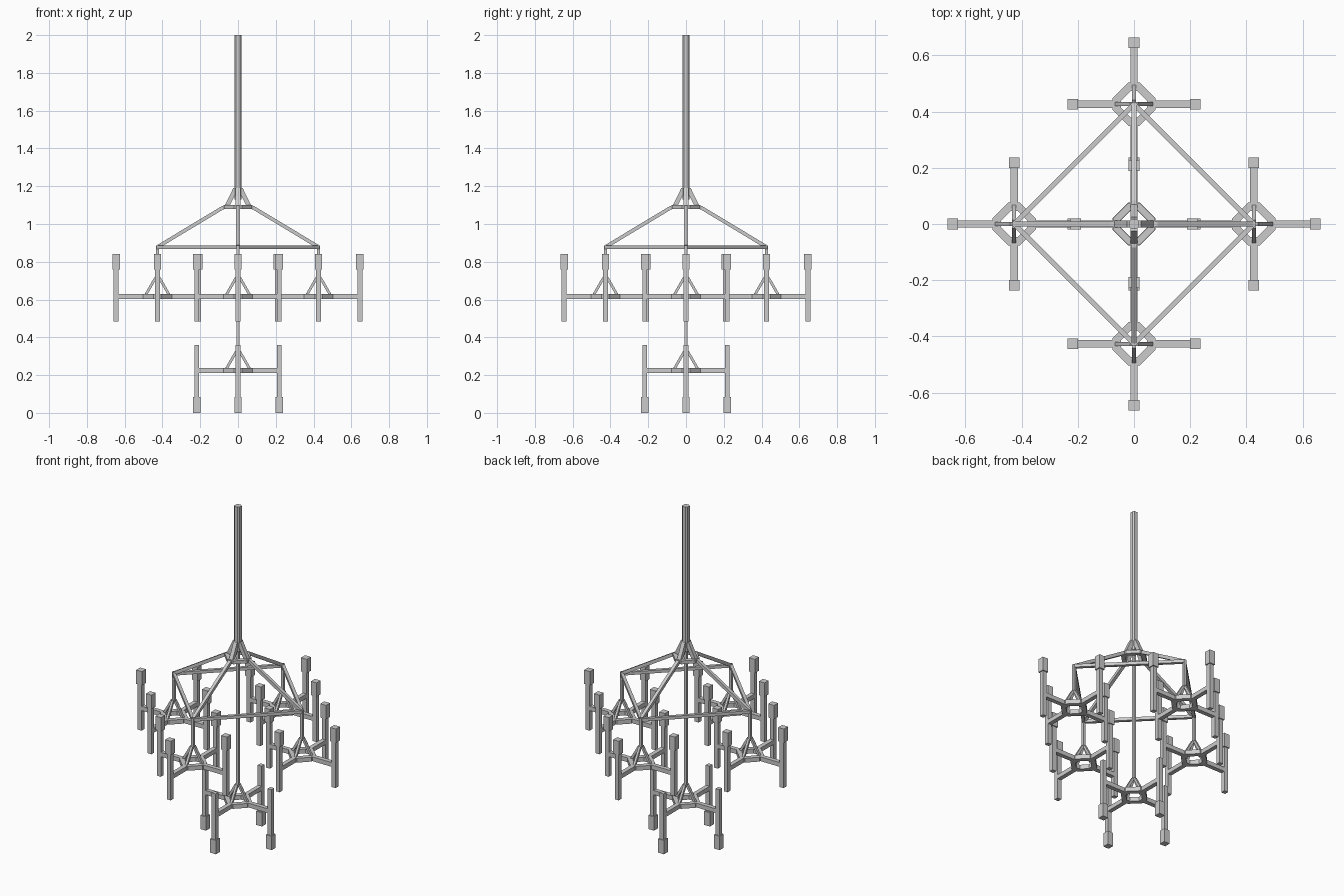
import bpy, bmesh, math
from mathutils import Vector, Matrix

if "Cube" in bpy.data.objects:
    bpy.data.objects.remove(bpy.data.objects["Cube"])

DIRS = [Vector((1, 0, 0)), Vector((0, 1, 0)), Vector((-1, 0, 0)), Vector((0, -1, 0))]
Z = Vector((0, 0, 1))


def finish(name, bm):
    bmesh.ops.recalc_face_normals(bm, faces=bm.faces)
    me = bpy.data.meshes.new(name)
    bm.to_mesh(me)
    bm.free()
    ob = bpy.data.objects.new(name, me)
    bpy.context.collection.objects.link(ob)
    return ob


def section(w, c):
    # square profile with chamfered corners (c = 0 gives a plain square)
    h = w / 2
    pts = []
    for sx, sy in ((1, 1), (-1, 1), (-1, -1), (1, -1)):
        a, b = (sx * h, sy * (h - c)), (sx * (h - c), sy * h)
        pts += [a] if c == 0 else ([a, b] if sx * sy > 0 else [b, a])
    return pts


def sweep(bm, path, w, side, c=0.0):
    # square bar along a planar polyline; side is the plane normal
    path, side = [Vector(p) for p in path], Vector(side).normalized()
    rings = []
    for i, p in enumerate(path):
        d0 = (p - path[i - 1]).normalized() if i else None
        d1 = (path[i + 1] - p).normalized() if i < len(path) - 1 else None
        t = ((d0 or d1) + (d1 or d0)).normalized()
        up = t.cross(side).normalized() / t.dot(d0 or d1)
        rings.append([bm.verts.new(p + side * x + up * y) for x, y in section(w, c)])
    n = len(rings[0])
    for r, s in zip(rings, rings[1:]):
        for k in range(n):
            bm.faces.new((r[k], r[(k + 1) % n], s[(k + 1) % n], s[k]))
    bm.faces.new(rings[0])
    bm.faces.new(rings[-1])


def ring(name, centre, outer, flat, width, z0, z1):
    # diamond-shaped collar with cut corners
    bm = bmesh.new()

    def loop(r, f, z):
        out = []
        for d in DIRS:
            s = Z.cross(d)
            out += [bm.verts.new(centre + d * r + s * k * f + Z * z) for k in (-1, 1)]
        return out
    loops = [loop(outer, flat, z0), loop(outer, flat, z1),
             loop(outer - width, flat * .6, z1), loop(outer - width, flat * .6, z0)]
    for a, b in zip(loops, loops[1:] + loops[:1]):
        for k in range(8):
            bm.faces.new((a[k], a[(k + 1) % 8], b[(k + 1) % 8], b[k]))
    return finish(name, bm)


def braces(name, centre, r0, z0, r1, z1, w):
    bm = bmesh.new()
    for d in DIRS:
        sweep(bm, [centre + d * r0 + Z * z0, centre + d * r1 + Z * z1], w, Z.cross(d))
    return finish(name, bm)


def cluster(name, x, y, z, up):
    # four-armed lamp holder; up = 1 or -1 sets lamp direction
    c = Vector((x, y, z))
    ring(name + "_collar", c, 0.077, 0.02, 0.03, -0.013, 0.013)
    braces(name + "_braces", c, 0.062, 0.008, 0.009, 0.1, 0.014)
    arms, tubes, caps = bmesh.new(), bmesh.new(), bmesh.new()
    for d in DIRS:
        e = c + d * 0.2185
        s = Z.cross(d)
        sweep(arms, [c + d * 0.06, e], 0.026, s)
        sweep(tubes, [e - Z * up * 0.134, e + Z * up * 0.143], 0.026, s)
        sweep(caps, [e + Z * up * 0.142, e + Z * up * 0.225], 0.038, s)
    finish(name + "_arms", arms)
    finish(name + "_tubes", tubes)
    finish(name + "_lamp_sockets", caps)


O = Vector((0, 0, 0))
R = 0.4265

# ceiling pole
bm = bmesh.new()
sweep(bm, [(0, 0, 1.13), (0, 0, 2)], 0.036, (1, 0, 0), 0.008)
finish("ceiling_pole", bm)

# upper hub
ring("hub_collar", O, 0.075, 0.02, 0.026, 1.08, 1.1)
braces("hub_braces", O, 0.058, 1.095, 0.014, 1.185, 0.024)

# sloping struts that bend down to the outer clusters
bm = bmesh.new()
for d in DIRS:
    sweep(bm, [d * 0.05 + Z * 1.09, d * 0.08 + Z * 1.087, d * (R - 0.006) + Z * 0.882],
          0.019, Z.cross(d))
finish("sloping_struts", bm)

# square tie frame
bm = bmesh.new()
for i, d in enumerate(DIRS):
    a, b = d * R + Z * 0.877, DIRS[(i + 1) % 4] * R + Z * 0.877
    sweep(bm, [a, b], 0.018, Z)
finish("tie_frame", bm)

# hanging rods
bm = bmesh.new()
for d in DIRS:
    sweep(bm, [d * R + Z * 0.712, d * R + Z * 0.887], 0.016, d)
finish("outer_rods", bm)
bm = bmesh.new()
sweep(bm, [(0, 0, 0.32), (0, 0, 1.15)], 0.016, (1, 0, 0))
finish("central_rod", bm)

# lamp clusters: four upright, one inverted in the centre
for n, d in zip(("right", "back", "left", "front"), DIRS):
    cluster(n + "_cluster", d.x * R, d.y * R, 0.617, 1)
cluster("central_cluster", 0, 0, 0.225, -1)
